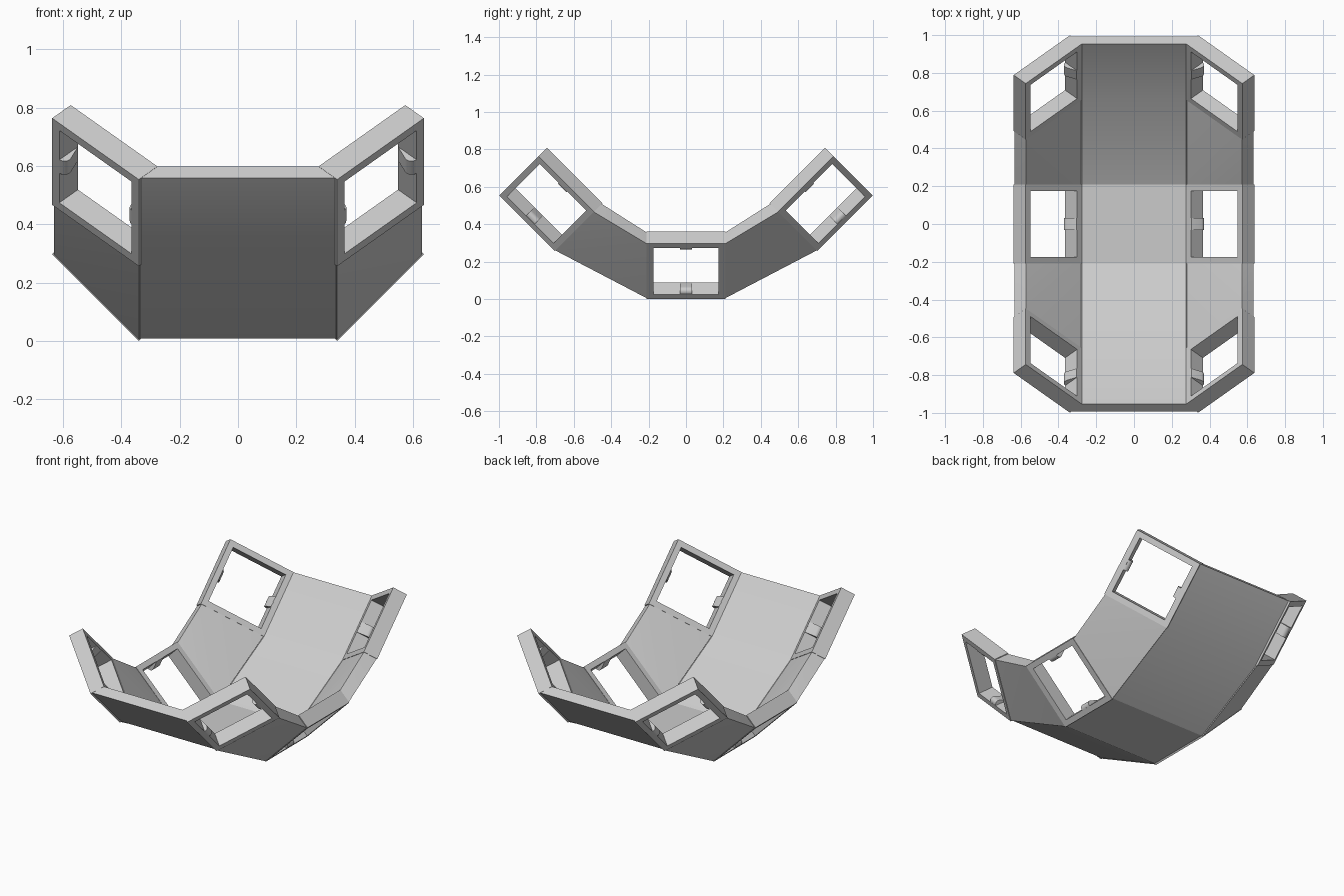
import bpy, bmesh, math
from mathutils import Matrix, Vector

if "Cube" in bpy.data.objects:
    bpy.data.objects.remove(bpy.data.objects["Cube"])

# Single grey plastic
GREY = (0.6, 0.6, 0.6, 1.0)
grey = bpy.data.materials.new("grey_plastic")
grey.use_nodes = True
grey.diffuse_color = GREY
grey.node_tree.nodes["Principled BSDF"].inputs["Base Color"].default_value = GREY

HALF = 0.21     # half the outer side of a frame
HOLE = 0.175    # half the opening
THICK = 0.09    # plate thickness
INNER = 0.34    # x of the lower frame corner
R = math.sqrt(0.5)


def row_matrix(sign):
    """Place a row: -1 front, 0 middle, 1 back."""
    if sign == 0:
        return Matrix.Identity(4)
    return (Matrix.Translation((0, 0.85 * sign, 0.405))
            @ Matrix.Rotation(math.radians(45 * sign), 4, 'X'))


def side_point(s, y, t, side):
    """Point on a 45 degree side plate: s up the slope, t through it."""
    return Vector((side * (INNER + R * (HALF + s - t)), y, R * (HALF + s + t)))


def finish(bm, name, angle=25):
    bmesh.ops.recalc_face_normals(bm, faces=bm.faces)
    mesh = bpy.data.meshes.new(name)
    bm.to_mesh(mesh)
    bm.free()
    mesh.materials.append(grey)
    obj = bpy.data.objects.new(name, mesh)
    bpy.context.collection.objects.link(obj)
    bpy.ops.object.select_all(action='DESELECT')
    obj.select_set(True)
    bpy.context.view_layer.objects.active = obj
    bpy.ops.object.shade_smooth_by_angle(angle=math.radians(angle))
    return obj


def hull(points, name):
    bm = bmesh.new()
    verts = [bm.verts.new(p) for p in points]
    out = bmesh.ops.convex_hull(bm, input=verts)
    loose = [v for v in out["geom_interior"] if isinstance(v, bmesh.types.BMVert)]
    bmesh.ops.delete(bm, geom=loose, context='VERTS')
    bmesh.ops.dissolve_limit(bm, angle_limit=0.01, verts=bm.verts, edges=bm.edges)
    finish(bm, name)


def frame(matrix, side, name):
    """Square plate with a square opening."""
    bm = bmesh.new()
    corners = [(-1, -1), (1, -1), (1, 1), (-1, 1)]
    # Loops in order round the wall section: outer low, outer high, hole high, hole low
    loops = [[bm.verts.new(matrix @ side_point(a * h, b * h, t, side)) for a, b in corners]
             for h, t in ((HALF, 0), (HALF, THICK), (HOLE, THICK), (HOLE, 0))]
    for i in range(4):
        p, q = loops[i], loops[(i + 1) % 4]
        for j in range(4):
            k = (j + 1) % 4
            bm.faces.new((p[j], p[k], q[k], q[j]))
    finish(bm, name)


def clip(matrix, side, end, name):
    """Rounded retaining nub tapering up the wall of an opening."""
    section = [(HOLE + 0.024 * math.cos(i * math.pi / 8),
                0.025 + 0.024 * math.sin(i * math.pi / 8)) for i in range(16)]
    section += [(s, t) for s in (HOLE - 0.001, HALF - 0.008)
                for t in (0.002, THICK - 0.002)]
    hull([matrix @ side_point(end * s, y, t, side)
          for s, t in section for y in (-0.033, 0.033)], name)


def panel(row, side, name):
    """Solid web joining a middle frame to the next frame along."""
    pts = []
    for m, y in ((row_matrix(0), row * HALF), (row_matrix(row), -row * HALF)):
        pts += [m @ side_point(s, y, t, side)
                for s in (-HALF + 0.003, HALF - 0.005) for t in (0.003, THICK - 0.002)]
    hull(pts, name)


ROWS = {"front": -1, "middle": 0, "back": 1}
SIDES = {"left": 1, "right": -1}

# Frames, clips and side panels
for side_name, side in SIDES.items():
    for row_name, row in ROWS.items():
        m = row_matrix(row)
        label = side_name + "_" + row_name
        frame(m, side, label + "_frame")
        clip(m, side, -1, label + "_lower_clip")
        clip(m, side, 1, label + "_upper_clip")
        if row:
            panel(row, side, label + "_side_panel")

# Central floor swept through both edges of each row
rise = THICK * R
profile = [(-INNER + 0.002, 0.008), (INNER - 0.002, 0.008),
           (INNER - rise, rise), (-INNER + rise, rise)]
bm = bmesh.new()
rings = []
for row in (-1, 0, 1):
    for y in (-HALF + 0.001, HALF - 0.001):
        rings.append([bm.verts.new(row_matrix(row) @ Vector((x, y, z))) for x, z in profile])
for p, q in zip(rings, rings[1:]):
    for j in range(4):
        k = (j + 1) % 4
        bm.faces.new((p[j], p[k], q[k], q[j]))
bm.faces.new(rings[0])
bm.faces.new(rings[-1])
finish(bm, "central_floor")
